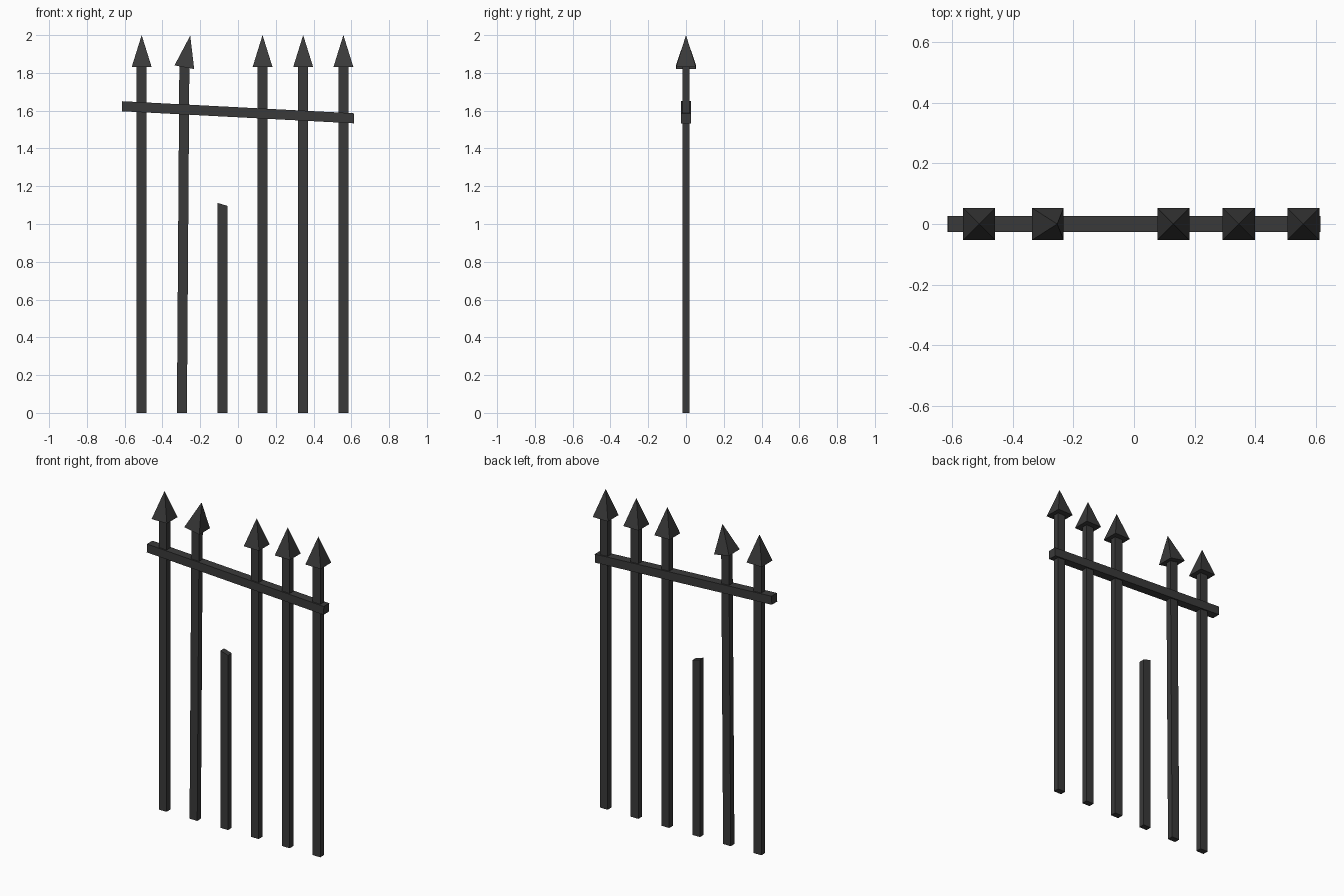
import bpy, bmesh
from mathutils import Matrix, Vector
from math import radians

if "Cube" in bpy.data.objects:
    bpy.data.objects.remove(bpy.data.objects["Cube"])

iron = bpy.data.materials.new("dark iron")
iron.diffuse_color = (0.042, 0.042, 0.042, 1)
iron.use_nodes = True
iron.node_tree.nodes["Principled BSDF"].inputs["Base Color"].default_value = iron.diffuse_color

BAR_W, BAR_D = 0.053, 0.037      # bar section
HEAD_W, HEAD_Z = 0.106, 1.83     # spear head base


def finish(name, bm):
    bmesh.ops.recalc_face_normals(bm, faces=bm.faces)
    mesh = bpy.data.meshes.new(name)
    bm.to_mesh(mesh)
    bm.free()
    mesh.materials.append(iron)
    bpy.context.collection.objects.link(bpy.data.objects.new(name, mesh))


def prism(name, outline, depth):
    """Extrude an x-z outline along y, centred on y = 0."""
    bm = bmesh.new()
    face = bm.faces.new([bm.verts.new((x, -depth / 2, z)) for x, z in outline])
    new = bmesh.ops.extrude_face_region(bm, geom=[face])["geom"]
    bmesh.ops.translate(bm, vec=(0, depth, 0),
                        verts=[v for v in new if isinstance(v, bmesh.types.BMVert)])
    finish(name, bm)


def bar(name, x0, x1, z_left, z_right):
    h = BAR_W / 2
    prism(name, [(x0 - h, 0), (x0 + h, 0), (x1 + h, z_right), (x1 - h, z_left)], BAR_D)


def spear_head(name, x, tilt=0):
    bm = bmesh.new()
    h = HEAD_W / 2
    base = [bm.verts.new(p) for p in ((-h, -h, 0), (h, -h, 0), (h, h, 0), (-h, h, 0))]
    tip = bm.verts.new((0, 0, 0.17))
    bm.faces.new(base)
    for i in range(4):
        bm.faces.new((base[i], base[(i + 1) % 4], tip))
    bm.transform(Matrix.Translation(Vector((x, 0, HEAD_Z))) @ Matrix.Rotation(radians(tilt), 4, "Y"))
    finish(name, bm)


# upright bars with spear heads
for i, x in enumerate((-0.51, 0.13, 0.345, 0.558)):
    bar(f"upright_bar_{i + 1}", x, x, HEAD_Z, HEAD_Z)
    spear_head(f"spear_head_{i + 1}", x)

# leaning bar with a bent head
bar("leaning_bar", -0.297, -0.284, 1.838, 1.825)
spear_head("bent_spear_head", -0.284, 10.5)

# broken bar with a slanted top
bar("broken_bar", -0.083, -0.083, 1.112, 1.096)

# sagging cross rail
prism("cross_rail", [(-0.615, 1.597), (0.613, 1.533), (0.615, 1.586), (-0.613, 1.65)], 0.054)
